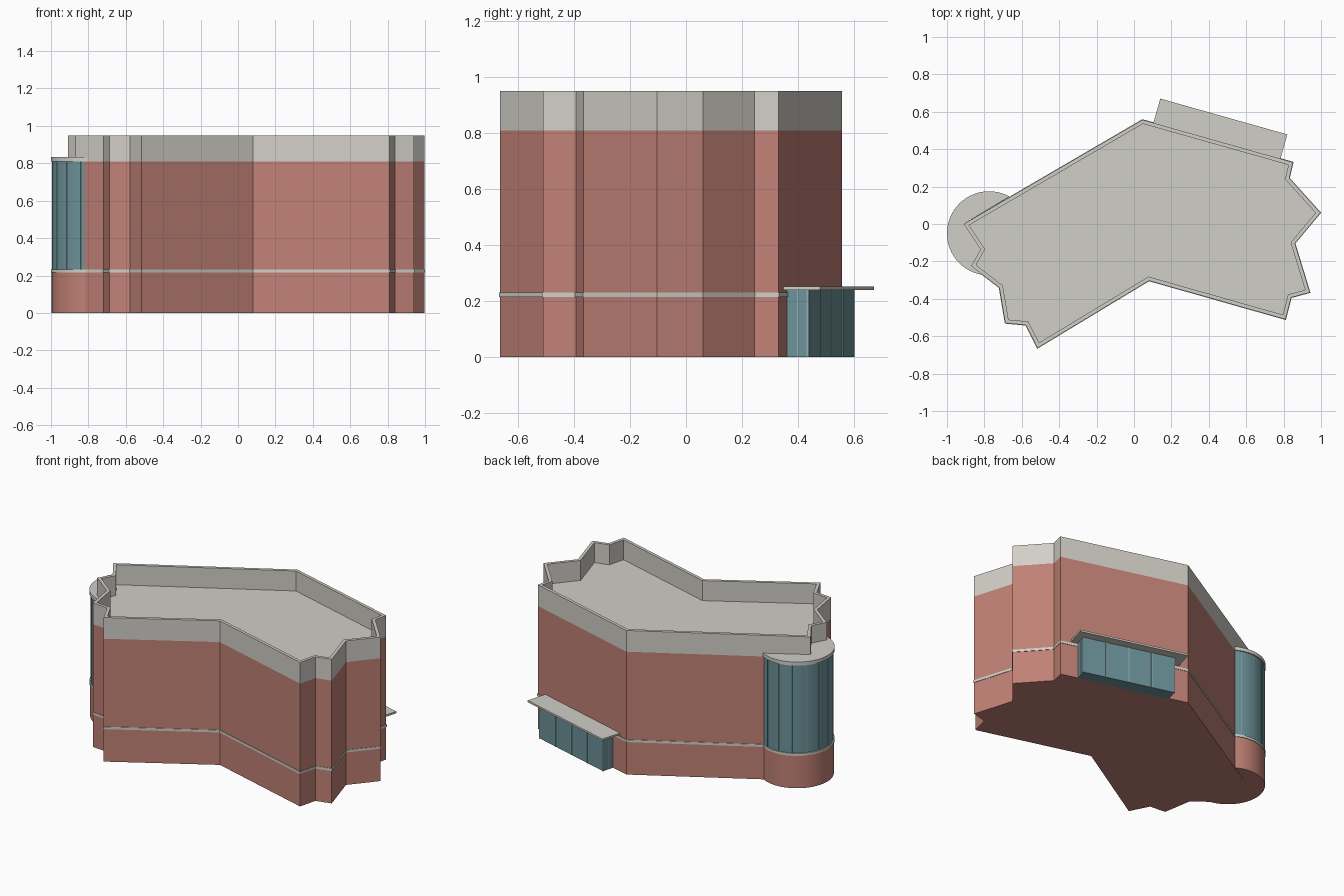
import bpy, bmesh
from math import sin, cos, radians, atan2
from mathutils import Vector

if "Cube" in bpy.data.objects:
    bpy.data.objects.remove(bpy.data.objects["Cube"])


def material(name, rgb):
    m = bpy.data.materials.new(name)
    m.diffuse_color = (*rgb, 1)
    m.use_nodes = True
    m.node_tree.nodes["Principled BSDF"].inputs["Base Color"].default_value = m.diffuse_color
    return m


BRICK = material("brick", (0.53, 0.22, 0.18))
STONE = material("pale_stone", (0.64, 0.62, 0.57))
GLASS = material("blue_glass", (0.15, 0.29, 0.32))
FRAME = material("frame", (0.30, 0.42, 0.45))


def finish(name, bm, mat, smooth=False):
    bmesh.ops.recalc_face_normals(bm, faces=bm.faces)
    me = bpy.data.meshes.new(name)
    bm.to_mesh(me)
    bm.free()
    ob = bpy.data.objects.new(name, me)
    bpy.context.collection.objects.link(ob)
    me.materials.append(mat)
    if smooth:
        bpy.ops.object.select_all(action='DESELECT')
        ob.select_set(True)
        bpy.context.view_layer.objects.active = ob
        bpy.ops.object.shade_smooth_by_angle(angle=radians(20))
    return ob


def prism(name, pts, z0, z1, mat, smooth=False):
    bm = bmesh.new()
    lo = [bm.verts.new((p[0], p[1], z0)) for p in pts]
    hi = [bm.verts.new((p[0], p[1], z1)) for p in pts]
    bm.faces.new(lo)
    bm.faces.new(hi)
    for i in range(len(pts)):
        j = (i + 1) % len(pts)
        bm.faces.new((lo[i], lo[j], hi[j], hi[i]))
    return finish(name, bm, mat, smooth)


def ring(name, outer, inner, z0, z1, mat):
    bm = bmesh.new()
    loops = [[bm.verts.new((p[0], p[1], z)) for p in pts]
             for pts, z in ((outer, z0), (outer, z1), (inner, z1), (inner, z0))]
    n = len(outer)
    for k in range(4):
        a, b = loops[k], loops[(k + 1) % 4]
        for i in range(n):
            j = (i + 1) % n
            bm.faces.new((a[i], a[j], b[j], b[i]))
    return finish(name, bm, mat)


def inset(pts, d):
    """Mitred offset of a counter-clockwise outline; positive d goes inward."""
    out = []
    for i, p in enumerate(pts):
        p = Vector(p)
        a = (p - Vector(pts[i - 1])).normalized()
        b = (Vector(pts[(i + 1) % len(pts)]) - p).normalized()
        n1, n2 = Vector((-a.y, a.x)), Vector((-b.y, b.x))
        out.append(p + (n1 + n2) * d / (1 + n1.dot(n2)))
    return out


# Main block footprint, counter-clockwise
plan = [(-0.91, 0.0), (-0.82, -0.135), (-0.87, -0.225), (-0.72, -0.34),
        (-0.688, -0.53), (-0.578, -0.54), (-0.516, -0.663), (0.08, -0.303),
        (0.81, -0.51), (0.84, -0.393), (0.94, -0.366), (0.86, -0.103),
        (0.997, 0.06), (0.83, 0.245), (0.85, 0.33), (0.045, 0.557)]

prism("brick_walls", plan, 0, 0.81, BRICK)
ring("parapet", plan, inset(plan, 0.02), 0.81, 0.95, STONE)
prism("roof", inset(plan, 0.01), 0.80, 0.818, STONE)
ring("stone_band", inset(plan, -0.003), inset(plan, 0.005), 0.215, 0.231, STONE)

# Round corner tower: arc outside the block, closed along the block's walls
C = (-0.775, -0.05)


def tower(name, r, z0, z1, mat):
    pts = [(C[0] + r * cos(radians(a)), C[1] + r * sin(radians(a)))
           for a in [61 + 203 * i / 36 for i in range(37)]]
    wall = [plan[2], plan[1], plan[0]]
    prism(name, pts + wall, z0, z1, mat, True)


tower("tower_base", 0.221, 0, 0.215, BRICK)
tower("tower_band", 0.225, 0.215, 0.231, STONE)
tower("tower_glass", 0.218, 0.231, 0.81, GLASS)
tower("tower_cap", 0.225, 0.81, 0.834, STONE)


def oriented(origin, u, n):
    """Returns a maker of boxes laid out along u and n from an origin."""
    def make(name, u0, u1, n0, n1, z0, z1, mat):
        pts = [origin + u * a + n * b
               for a, b in ((u0, n0), (u1, n0), (u1, n1), (u0, n1))]
        return prism(name, pts, z0, z1, mat)
    return make


# Tower mullions
for i in range(9):
    a = radians(72 + 22.5 * i)
    n = Vector((cos(a), sin(a)))
    bar = oriented(Vector(C), Vector((-n.y, n.x)), n)
    bar("tower_mullion", -0.002, 0.002, 0.21, 0.2205, 0.231, 0.81, FRAME)

# Glazed entrance with canopy on the back wall
start = Vector(plan[-1])
u = (Vector(plan[-2]) - start).normalized()
box = oriented(start, u, Vector((-u.y, u.x)))
U0, U1, D = 0.125, 0.722, 0.078
box("entrance_glass", U0, U1, -0.01, D, 0, 0.24, GLASS)
box("entrance_canopy", 0.061, 0.767, -0.01, 0.135, 0.24, 0.252, STONE)
for i in range(5):
    c = U0 + (U1 - U0) * i / 4
    box("entrance_mullion", c - 0.003, c + 0.003, D - 0.005, D + 0.003, 0, 0.24, FRAME)
for c in (U0, U1):
    box("entrance_side_mullion", c - 0.003, c + 0.003, D / 2 - 0.002, D / 2 + 0.002, 0, 0.24, FRAME)
